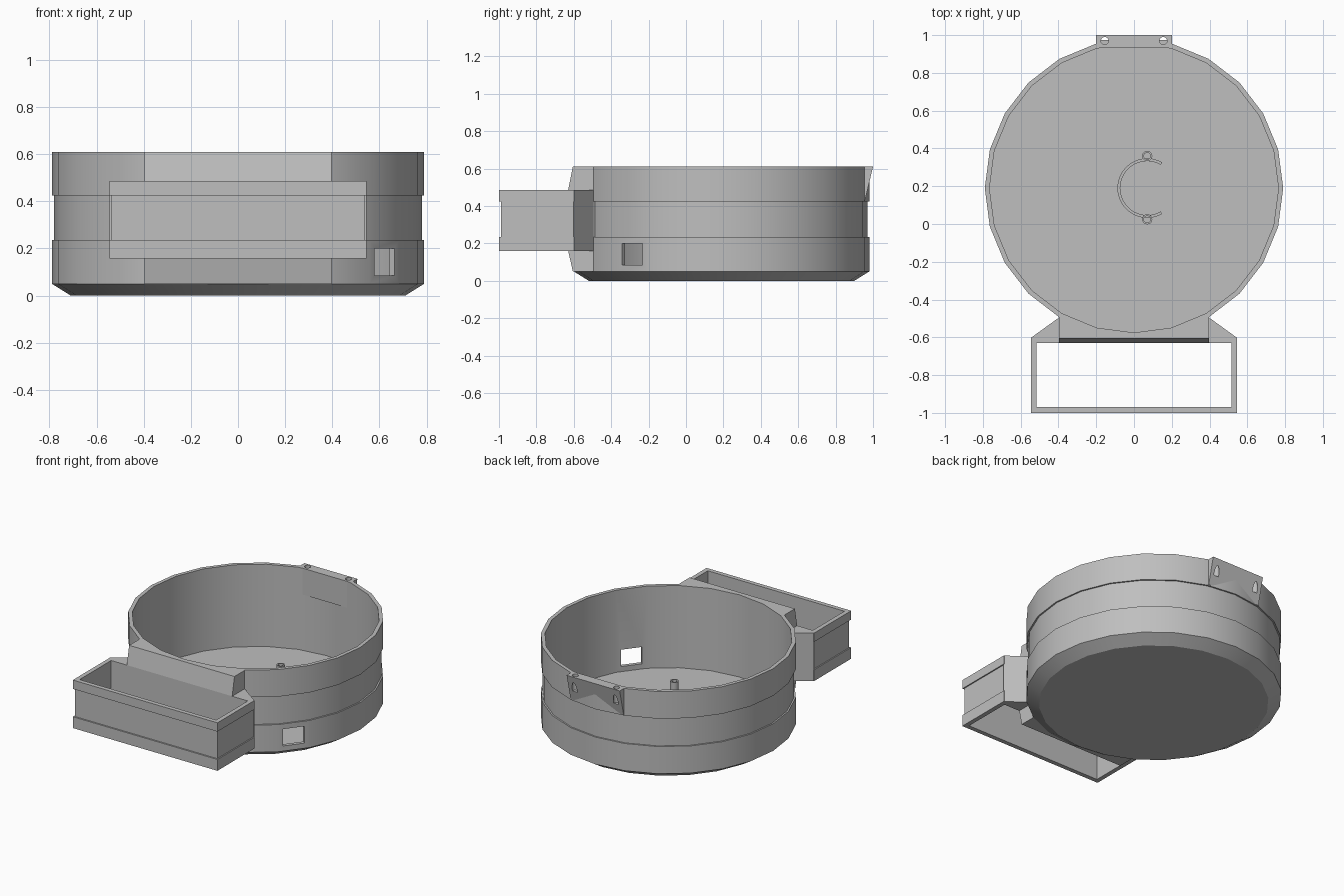
import bpy, bmesh
from math import sin, cos, radians

if "Cube" in bpy.data.objects:
    bpy.data.objects.remove(bpy.data.objects["Cube"])

CY = 0.19          # y of the drum axis
TOP = 0.61

grey = bpy.data.materials.new("plain_grey")
grey.use_nodes = True
colour = (0.52, 0.52, 0.52, 1)
grey.diffuse_color = colour
grey.node_tree.nodes["Principled BSDF"].inputs["Base Color"].default_value = colour


def loft(name, rings, closed=False):
    """Skin a stack of equal-length rings; cap the ends, or close into a tube."""
    bm = bmesh.new()
    loops = [[bm.verts.new(p) for p in ring] for ring in rings]
    pairs = list(zip(loops, loops[1:]))
    if closed:
        pairs.append((loops[-1], loops[0]))
    else:
        bm.faces.new(loops[0])
        bm.faces.new(loops[-1])
    n = len(loops[0])
    for a, b in pairs:
        for i in range(n):
            j = (i + 1) % n
            bm.faces.new((a[i], a[j], b[j], b[i]))
    bmesh.ops.recalc_face_normals(bm, faces=bm.faces)
    mesh = bpy.data.meshes.new(name)
    bm.to_mesh(mesh)
    bm.free()
    mesh.materials.append(grey)
    obj = bpy.data.objects.new(name, mesh)
    bpy.context.collection.objects.link(obj)
    return obj


def select(obj):
    bpy.ops.object.select_all(action='DESELECT')
    obj.select_set(True)
    bpy.context.view_layer.objects.active = obj


def smooth(obj):
    select(obj)
    bpy.ops.object.shade_smooth_by_angle(angle=radians(30))


def cut(obj, cutter):
    mod = obj.modifiers.new("cut", 'BOOLEAN')
    mod.operation = 'DIFFERENCE'
    mod.solver = 'EXACT'
    mod.object = cutter
    select(obj)
    bpy.ops.object.modifier_apply(modifier=mod.name)


def arc(r, start, end, steps, x=0, y=CY):
    angles = [radians(start + (end - start) * i / steps) for i in range(steps + 1)]
    return [(x + r * cos(a), y + r * sin(a)) for a in angles]


def circle(r, sides=24, x=0, y=CY):
    return arc(r, 0, 360, sides, x, y)[:-1]


def at(points, z):
    return [(x, y, z) for x, y in points]


# Drum: chamfered base, shallow outer groove, thin wall and floor
profile = [(0.71, 0), (0.79, 0.05), (0.79, 0.235), (0.78, 0.235), (0.78, 0.425),
           (0.79, 0.425), (0.79, TOP), (0.765, TOP), (0.765, 0.05)]
drum = loft("drum", [at(circle(r), z) for r, z in profile])

# Rear tab with a sloping outer face
tab = loft("rear_tab", [at([(-0.2, 0.933), (0.2, 0.933), (0.2, y), (-0.2, y)], z)
                        for y, z in ((0.957, 0.43), (1.0, TOP))])

# Screw holes in the tab
for x in (-0.155, 0.155):
    hole = circle(0.02, 16, x, 0.97)
    cutter = loft("hole_cutter", [at(hole, 0.5), at(hole, 0.7)])
    cutter.hide_render = True
    cut(tab, cutter)
    cut(drum, cutter)
    bpy.data.objects.remove(cutter)

# Cable window through one flat of the wall
turn = radians(-37.5)
out, side = (cos(turn), sin(turn)), (-sin(turn), cos(turn))
corners = [(d * out[0] + s * side[0], CY + d * out[1] + s * side[1])
           for d, s in ((0.7, -0.069), (0.86, -0.069), (0.86, 0.069), (0.7, 0.069))]
cutter = loft("window_cutter", [at(corners, 0.085), at(corners, 0.2)])
cutter.hide_render = True
cut(drum, cutter)
bpy.data.objects.remove(cutter)
smooth(drum)
smooth(tab)

# Front block that joins the drum to the tray, following the drum wall behind
back = [(0.397, -0.495)] + arc(0.777, -60, -120, 4) + [(-0.397, -0.495)]
loft("front_block", [at([(-0.397, y), (0.397, y)] + back, z)
                     for y, z in ((-0.605, 0.05), (-0.63, 0.16),
                                  (-0.63, 0.485), (-0.605, TOP))])

# Flared shoulders out to the tray corners
for name, s in (("left_shoulder", 1), ("right_shoulder", -1)):
    tri = [(s * 0.39, -0.61), (s * 0.545, -0.602), (s * 0.39, -0.49)]
    loft(name, [at(tri, 0.158), at(tri, 0.485)])


# Open rectangular tray frame with a recessed band round its middle
def frame(half, front, rear, z):
    return at([(-half, front), (half, front), (half, rear), (-half, rear)], z)


outer = [(0.545, -1.0, 0.158), (0.545, -1.0, 0.235), (0.537, -0.99, 0.235),
         (0.537, -0.99, 0.425), (0.545, -1.0, 0.425), (0.545, -1.0, 0.485)]
rings = [frame(h, y, -0.6, z) for h, y, z in outer]
rings += [frame(0.515, -0.97, -0.63, z) for z in (0.485, 0.158)]
loft("tray_frame", rings, closed=True)

# Open clip ring and two hollow posts on the floor
FX, FLOOR = 0.07, 0.045
bow = arc(0.158, 60, 300, 24, FX) + arc(0.143, 300, 60, 24, FX)
smooth(loft("clip_ring", [at(bow, FLOOR), at(bow, 0.15)]))
for name, y in (("rear_post", CY + 0.17), ("front_post", CY - 0.165)):
    tube = [(0.027, FLOOR), (0.027, 0.235), (0.018, 0.235), (0.018, FLOOR)]
    smooth(loft(name, [at(circle(r, 16, FX, y), z) for r, z in tube], closed=True))
